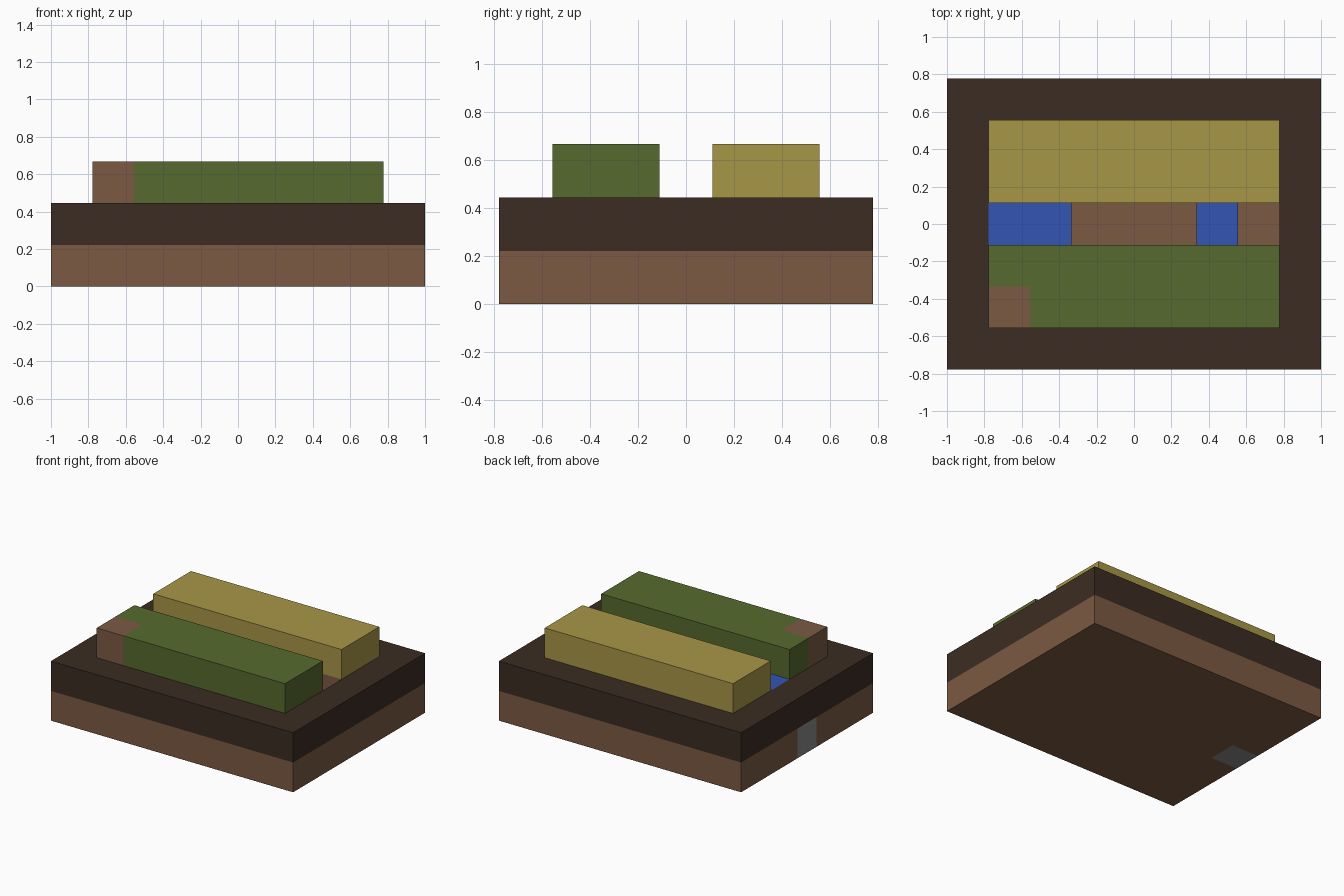
import bpy
import bmesh
from mathutils import Vector

if "Cube" in bpy.data.objects:
    bpy.data.objects.remove(bpy.data.objects["Cube"], do_unlink=True)

CELL = 2 / 9  # the model is a 9 x 7 x 3 block grid


def material(name, code):
    rgb = [int(code[i:i + 2], 16) / 255 for i in (0, 2, 4)]
    lin = [c / 12.92 if c < 0.04045 else ((c + 0.055) / 1.055) ** 2.4 for c in rgb]
    mat = bpy.data.materials.new(name)
    mat.use_nodes = True
    mat.diffuse_color = (*lin, 1)
    mat.node_tree.nodes["Principled BSDF"].inputs["Base Color"].default_value = (*lin, 1)
    return mat


soil = material("soil brown", "7b5a42")
timber = material("dark timber", "3b2c22")
leaf = material("leaf green", "566a2e")
wheat = material("wheat yellow", "a79646")
water = material("water blue", "3355b3")
stone = material("stone grey", "878787")


def block(name, mat, xs, ys, layer):
    """Box over a range of grid cells, one layer high."""
    lo = Vector((xs[0] - 4.5, ys[0] - 3.5, layer)) * CELL
    hi = Vector((xs[1] - 4.5, ys[1] - 3.5, layer + 1)) * CELL
    bm = bmesh.new()
    bmesh.ops.create_cube(bm, size=1)
    bmesh.ops.scale(bm, vec=hi - lo, verts=bm.verts)
    bmesh.ops.translate(bm, vec=(lo + hi) / 2, verts=bm.verts)
    mesh = bpy.data.meshes.new(name)
    bm.to_mesh(mesh)
    bm.free()
    mesh.materials.append(mat)
    bpy.context.collection.objects.link(bpy.data.objects.new(name, mesh))


# Ground slab around one stone block on the right edge
block("ground_front", soil, (0, 9), (0, 3), 0)
block("ground_middle", soil, (1, 9), (3, 4), 0)
block("ground_back", soil, (0, 9), (4, 7), 0)
block("ground_stone", stone, (0, 1), (3, 4), 0)

# Timber frame
block("frame_front", timber, (0, 9), (0, 1), 1)
block("frame_back", timber, (0, 9), (6, 7), 1)
block("frame_right", timber, (0, 1), (1, 6), 1)
block("frame_left", timber, (8, 9), (1, 6), 1)

# Soil beds with a sunken channel between them, partly filled with water
block("bed_front", soil, (1, 8), (1, 3), 1)
block("bed_back", soil, (1, 8), (4, 6), 1)
block("water_long", water, (1, 3), (3, 4), 1)
block("water_short", water, (6, 7), (3, 4), 1)

# Crops, with one bare soil block in the front corner
block("crop_soil_corner", soil, (1, 2), (1, 2), 2)
block("green_crop_front", leaf, (2, 8), (1, 2), 2)
block("green_crop_rear", leaf, (1, 8), (2, 3), 2)
block("wheat_crop", wheat, (1, 8), (4, 6), 2)
